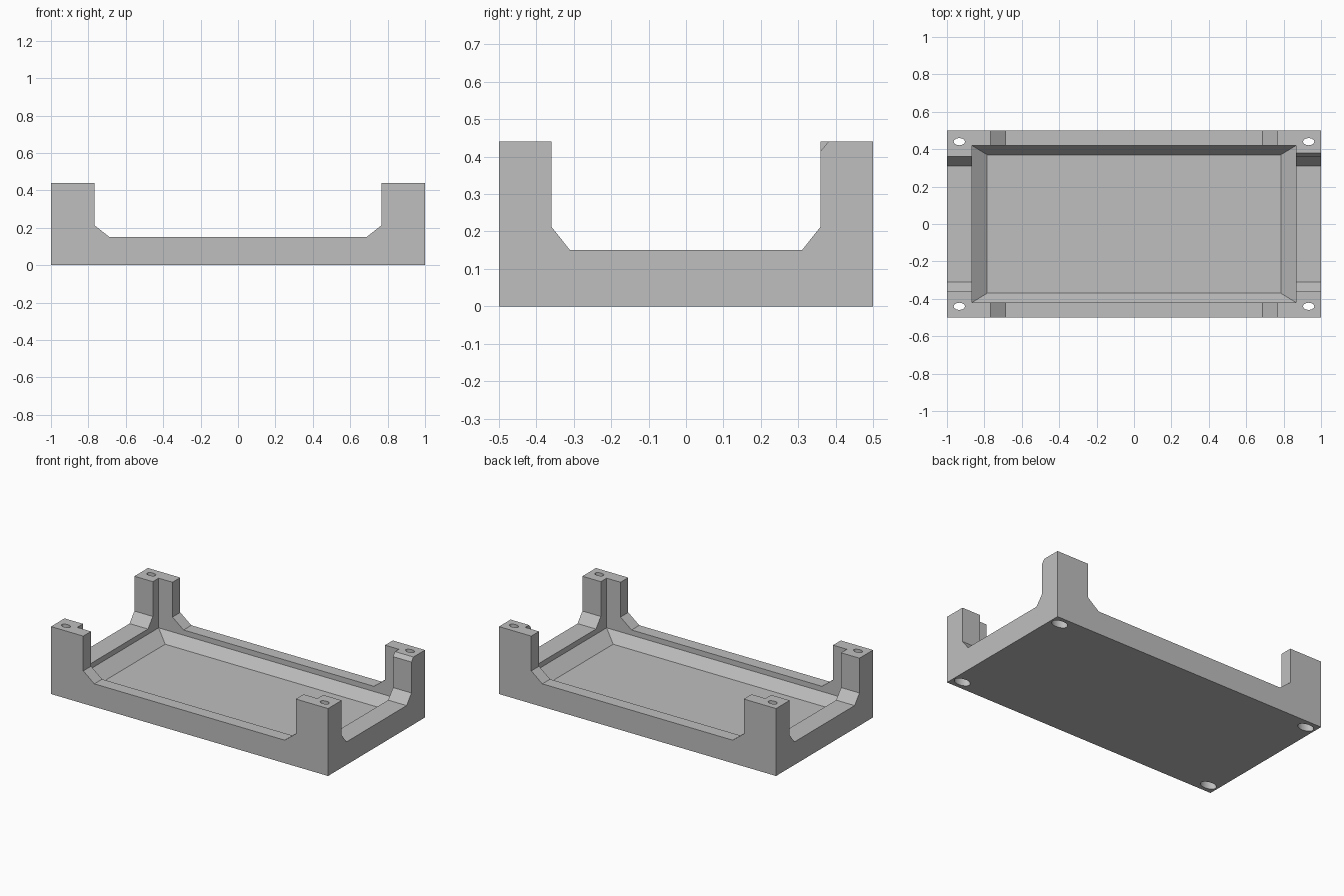
import bpy, bmesh, math
from mathutils import Vector

if "Cube" in bpy.data.objects:
    bpy.data.objects.remove(bpy.data.objects["Cube"], do_unlink=True)

GREY = (0.52, 0.52, 0.52, 1)
mat = bpy.data.materials.new("plain grey")
mat.use_nodes = True
mat.diffuse_color = GREY
mat.node_tree.nodes["Principled BSDF"].inputs["Base Color"].default_value = GREY

HEIGHT, RIM = 0.44, 0.15


def loft(name, rings):
    """Solid skinned through a list of matching point rings."""
    bm = bmesh.new()
    loops = [[bm.verts.new(p) for p in ring] for ring in rings]
    n = len(loops[0])
    for a, b in zip(loops, loops[1:]):
        for i in range(n):
            j = (i + 1) % n
            bm.faces.new((a[i], a[j], b[j], b[i]))
    bm.faces.new(loops[0][::-1])
    bm.faces.new(loops[-1])
    bmesh.ops.recalc_face_normals(bm, faces=bm.faces)
    mesh = bpy.data.meshes.new(name)
    bm.to_mesh(mesh)
    bm.free()
    mesh.materials.append(mat)
    obj = bpy.data.objects.new(name, mesh)
    bpy.context.collection.objects.link(obj)
    return obj


def rect(hx, hy, z):
    return [(-hx, -hy, z), (hx, -hy, z), (hx, hy, z), (-hx, hy, z)]


def oval(x, y, z, rx, ry, sides=32):
    turn = math.tau / sides
    return [(x + rx * math.cos(i * turn), y + ry * math.sin(i * turn), z)
            for i in range(sides)]


def notch(wide, narrow):
    """Half-profile of a side opening with sloped lower corners, mirrored."""
    half = [(narrow, RIM), (wide, 0.213), (wide, 1)]
    return half + [(-u, z) for u, z in reversed(half)]


def cut(target, cutter):
    cutter.hide_render = True
    mod = target.modifiers.new(cutter.name, 'BOOLEAN')
    mod.operation = 'DIFFERENCE'
    mod.solver = 'EXACT'
    mod.object = cutter
    bpy.context.view_layer.objects.active = target
    bpy.ops.object.modifier_apply(modifier=mod.name)
    bpy.data.objects.remove(cutter, do_unlink=True)


# Solid block
tray = loft("tray_with_corner_posts", [rect(1, 0.5, 0), rect(1, 0.5, HEIGHT)])

# Openings between the posts, front to back and side to side
long_gap = notch(0.767, 0.687)
short_gap = notch(0.36, 0.31)
cut(tray, loft("long_side_gap", [[(u, y, z) for u, z in long_gap] for y in (-1, 1)]))
cut(tray, loft("short_side_gap", [[(x, u, z) for u, z in short_gap] for x in (-2, 2)]))

# Recessed floor with sloped foot
cut(tray, loft("recess", [rect(0.785, 0.37, 0.05), rect(0.867, 0.42, 0.116),
                          rect(0.867, 0.42, 1)]))

# Screw holes with wider recesses underneath
for sx in (-1, 1):
    for sy in (-1, 1):
        x, y = sx * 0.934, sy * 0.44
        cut(tray, loft("screw_hole", [oval(x, y, z, 0.03, 0.019) for z in (-1, 1)]))
        cut(tray, loft("screw_head", [oval(x, y, z, 0.054, 0.034) for z in (-1, 0.1)]))

# Bevelled inner edge on the back left post
bevel = [(0.34, 0.39), (0.385, 0.446), (0.34, 0.5)]
cut(tray, loft("post_bevel", [[(x, y, z) for y, z in bevel] for x in (0.8, 1.2)]))

bpy.ops.object.select_all(action='DESELECT')
tray.select_set(True)
bpy.context.view_layer.objects.active = tray
bpy.ops.object.shade_smooth_by_angle(angle=math.radians(25))
